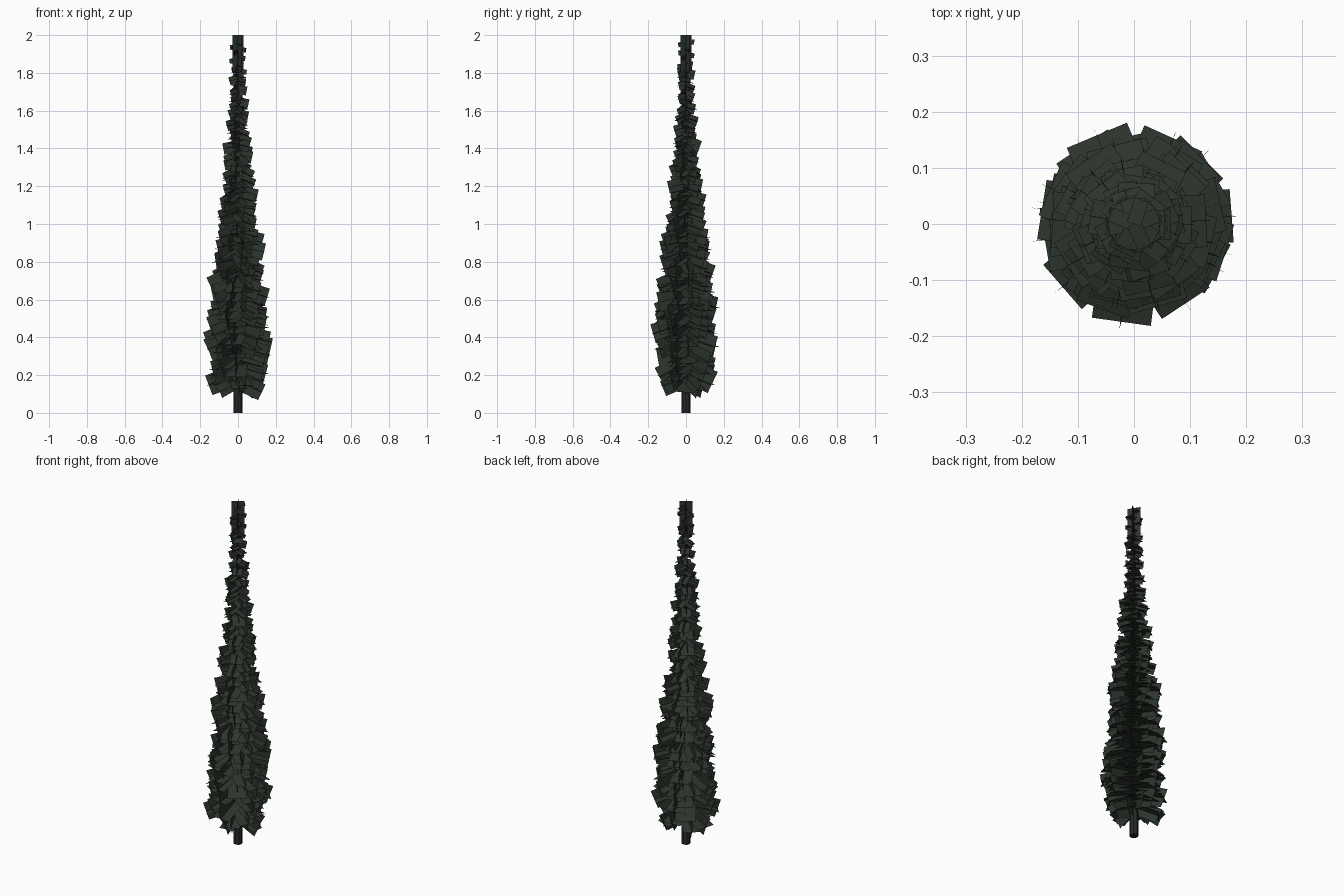
import bpy, bmesh, math, random
from mathutils import Matrix, Vector

random.seed(7)
if "Cube" in bpy.data.objects:
    bpy.data.objects.remove(bpy.data.objects["Cube"])


def material(name, rgb):
    m = bpy.data.materials.new(name)
    m.use_nodes = True
    m.diffuse_color = (*rgb, 1)
    m.node_tree.nodes["Principled BSDF"].inputs["Base Color"].default_value = (*rgb, 1)
    return m


def make_object(name, bm, mat):
    me = bpy.data.meshes.new(name)
    bm.to_mesh(me)
    bm.free()
    me.materials.append(mat)
    ob = bpy.data.objects.new(name, me)
    bpy.context.collection.objects.link(ob)
    return ob


def card(bm, matrix, x0, x1, width):
    """Flat rectangle along local x, lying in local xy."""
    h = width / 2
    bm.faces.new([bm.verts.new(matrix @ Vector(p))
                  for p in ((x0, -h, 0), (x1, -h, 0), (x1, h, 0), (x0, h, 0))])


def crossed_cards(bm, matrix, length, width):
    """A flat card and an upright card sharing one axis."""
    card(bm, matrix, 0, length, width)
    card(bm, matrix @ Matrix.Rotation(math.pi / 2, 4, 'X'), 0, length, width)


def sample(profile, z):
    for (z0, r0), (z1, r1) in zip(profile, profile[1:]):
        if z <= z1:
            return r0 + (r1 - r0) * (z - z0) / (z1 - z0)
    return profile[-1][1]


needles = material("dark green needles", (0.026, 0.035, 0.026))
bark = material("dark bark", (0.022, 0.022, 0.024))

# Trunk: tapered pole
bm = bmesh.new()
bmesh.ops.create_cone(bm, cap_ends=True, segments=8, radius1=0.024, radius2=0.004,
                      depth=1.9, matrix=Matrix.Translation((0, 0, 0.95)))
trunk = make_object("trunk", bm, bark)

# Branches: drooping pairs of crossed cards in a spiral up the trunk
reach = [(0.1, 0.155), (0.2, 0.175), (0.35, 0.18), (0.55, 0.17), (0.7, 0.155),
         (0.85, 0.14), (1.0, 0.112), (1.15, 0.1), (1.3, 0.085), (1.5, 0.067),
         (1.65, 0.055), (1.8, 0.045)]
bm = bmesh.new()
z, angle = 0.12, 0.0
while z < 1.8:
    r = sample(reach, z) * random.uniform(0.8, 1.04)
    droop = math.radians(random.uniform(10, 26) + max(0, 0.25 - z) * 100)
    width = 0.026 + 0.45 * r * random.uniform(0.85, 1.15)
    m = (Matrix.Translation((0, 0, z + 0.35 * r))
         @ Matrix.Rotation(angle, 4, 'Z')
         @ Matrix.Rotation(droop, 4, 'Y')
         @ Matrix.Rotation(random.uniform(-0.04, 0.04), 4, 'X'))
    crossed_cards(bm, m, r, width)
    angle += 2.39996 + random.uniform(-0.4, 0.4)
    z += 0.0068 + max(0, z - 0.9) * 0.009
branches = make_object("branches", bm, needles)

# Leader: upright crossed cards with small twigs
bm = bmesh.new()
up = Matrix.Rotation(-math.pi / 2, 4, 'Y')
stem = Matrix.Translation((0, 0, 1.8)) @ Matrix.Rotation(0.55, 4, 'Z') @ up
crossed_cards(bm, stem, 0.2, 0.07)
for k in range(12):
    m = (Matrix.Translation((0, 0, 1.81 + k * 0.0145))
         @ Matrix.Rotation(k * 2.4, 4, 'Z') @ Matrix.Rotation(0.15, 4, 'Y'))
    crossed_cards(bm, m, 0.046, 0.026)
leader = make_object("leader", bm, needles)
